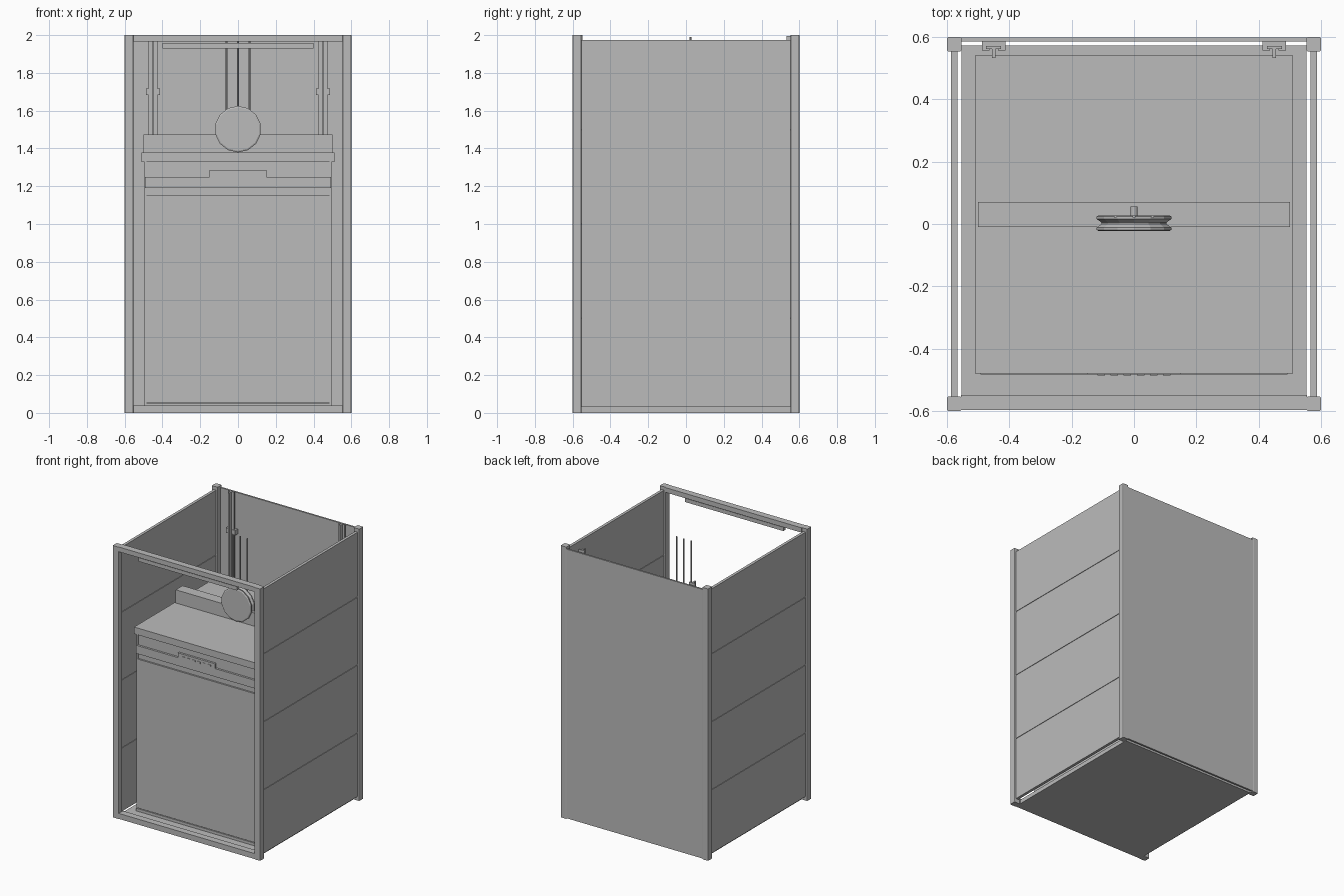
import bpy, bmesh, math
from mathutils import Matrix

if "Cube" in bpy.data.objects:
    bpy.data.objects.remove(bpy.data.objects["Cube"])

grey = bpy.data.materials.new("plain grey")
grey.diffuse_color = (0.5, 0.5, 0.5, 1)
grey.use_nodes = True
grey.node_tree.nodes["Principled BSDF"].inputs["Base Color"].default_value = grey.diffuse_color


def finish(name, bm):
    bmesh.ops.recalc_face_normals(bm, faces=bm.faces)
    me = bpy.data.meshes.new(name)
    bm.to_mesh(me)
    bm.free()
    me.materials.append(grey)
    ob = bpy.data.objects.new(name, me)
    bpy.context.collection.objects.link(ob)
    return ob


def box(name, x0, x1, y0, y1, z0, z1, bevel=0):
    bm = bmesh.new()
    m = Matrix.Translation(((x0 + x1) / 2, (y0 + y1) / 2, (z0 + z1) / 2))
    m = m @ Matrix.Diagonal((x1 - x0, y1 - y0, z1 - z0, 1))
    bmesh.ops.create_cube(bm, size=1, matrix=m)
    if bevel:  # bevel only the upright edges
        up = [e for e in bm.edges if abs(e.verts[0].co.z - e.verts[1].co.z) > 0.01]
        bmesh.ops.bevel(bm, geom=up, offset=bevel, segments=2, profile=0.5, affect='EDGES')
    return finish(name, bm)


def lathe_y(name, profile, sides, cx, cz):
    """Revolve (radius, y) points around a front-to-back axis."""
    bm = bmesh.new()
    rings = []
    for r, y in profile:
        rings.append([bm.verts.new((cx + r * math.sin(2 * math.pi * i / sides), y,
                                    cz + r * math.cos(2 * math.pi * i / sides)))
                      for i in range(sides)])
    for a, b in zip(rings, rings[1:]):
        for i in range(sides):
            j = (i + 1) % sides
            bm.faces.new((a[i], a[j], b[j], b[i]))
    bm.faces.new(rings[0])
    bm.faces.new(rings[-1])
    return finish(name, bm)


# Shaft frame: corner posts, lintel, sill, floor
for sx in (-1, 1):
    for sy in (-1, 1):
        xs = sorted((sx * 0.6, sx * 0.553))
        ys = sorted((sy * 0.6, sy * 0.553))
        box("corner_post", *xs, *ys, 0, 2, 0.006)
box("front_lintel", -0.555, 0.555, -0.597, -0.548, 1.965, 2)
box("front_sill", -0.555, 0.555, -0.597, -0.548, 0, 0.04)
box("shaft_floor", -0.553, 0.553, -0.55, 0.573, 0, 0.03)
box("lintel_bar", -0.4, 0.4, -0.585, -0.56, 1.93, 1.957)
box("back_panel", -0.555, 0.555, 0.586, 0.599, 0.005, 1.985)

# Slatted side walls with a thin core behind the seams
for s in (-1, 1):
    box("side_wall_core", *sorted((s * 0.57, s * 0.583)), -0.555, 0.555, 0.03, 1.975)
    for i in range(4):
        z0 = 0.03 if i == 0 else i * 0.5 + 0.004
        z1 = 1.975 if i == 3 else (i + 1) * 0.5 - 0.004
        box("side_slat", *sorted((s * 0.566, s * 0.587)), -0.555, 0.555, z0, z1)

# Guide rails with T section and wall brackets
for s in (-1, 1):
    c = s * 0.45
    box("rail_foot", c - 0.024, c + 0.024, 0.561, 0.571, 0, 1.995)
    box("rail_stem", c - 0.006, c + 0.006, 0.533, 0.561, 0, 1.995)
    for z in (0.3, 1.0, 1.7):
        box("rail_bracket", c - 0.038, c + 0.038, 0.571, 0.587, z - 0.018, z + 0.018)
        for t in (-1, 1):
            box("rail_clip", *sorted((c + t * 0.014, c + t * 0.038)),
                0.556, 0.573, z - 0.018, z + 0.018)

# Lift cabin
box("cabin_body", -0.487, 0.487, -0.468, 0.528, 0.04, 1.335)
box("cabin_roof", -0.51, 0.51, -0.48, 0.54, 1.328, 1.378)
box("cabin_base", -0.495, 0.495, -0.48, 0.53, 0.03, 0.05)
box("cabin_door", -0.485, 0.485, -0.48, -0.46, 0.055, 1.15)
box("cabin_band", -0.493, 0.493, -0.483, -0.46, 1.19, 1.25)
box("control_plate", -0.15, 0.15, -0.483, -0.46, 1.2, 1.285)
for i in range(6):
    x = -0.105 + i * 0.042
    box("control_button", x - 0.012, x + 0.012, -0.486, -0.482, 1.255, 1.268)
for s in (-1, 1):
    box("cabin_side_trim", *sorted((s * 0.484, s * 0.495)), -0.474, 0.53, 0.04, 1.335)

# Hoist: crosshead beam, grooved pulley, axle, cables
box("crosshead_beam", -0.5, 0.5, -0.01, 0.07, 1.37, 1.475)
pulley = lathe_y("pulley", [(0.115, -0.023), (0.123, -0.019), (0.123, -0.011), (0.107, 0.0),
                            (0.107, 0.005), (0.123, 0.016), (0.123, 0.024), (0.115, 0.028)],
                 14, 0, 1.502)
lathe_y("pulley_axle", [(0.011, 0.02), (0.011, 0.056)], 12, 0, 1.502)
for x in (-0.06, 0, 0.06):
    bm = bmesh.new()
    bmesh.ops.create_cone(bm, cap_ends=True, segments=8, radius1=0.005, radius2=0.005,
                          depth=0.53, matrix=Matrix.Translation((x, 0.024, 1.725)))
    finish("hoist_cable", bm)
